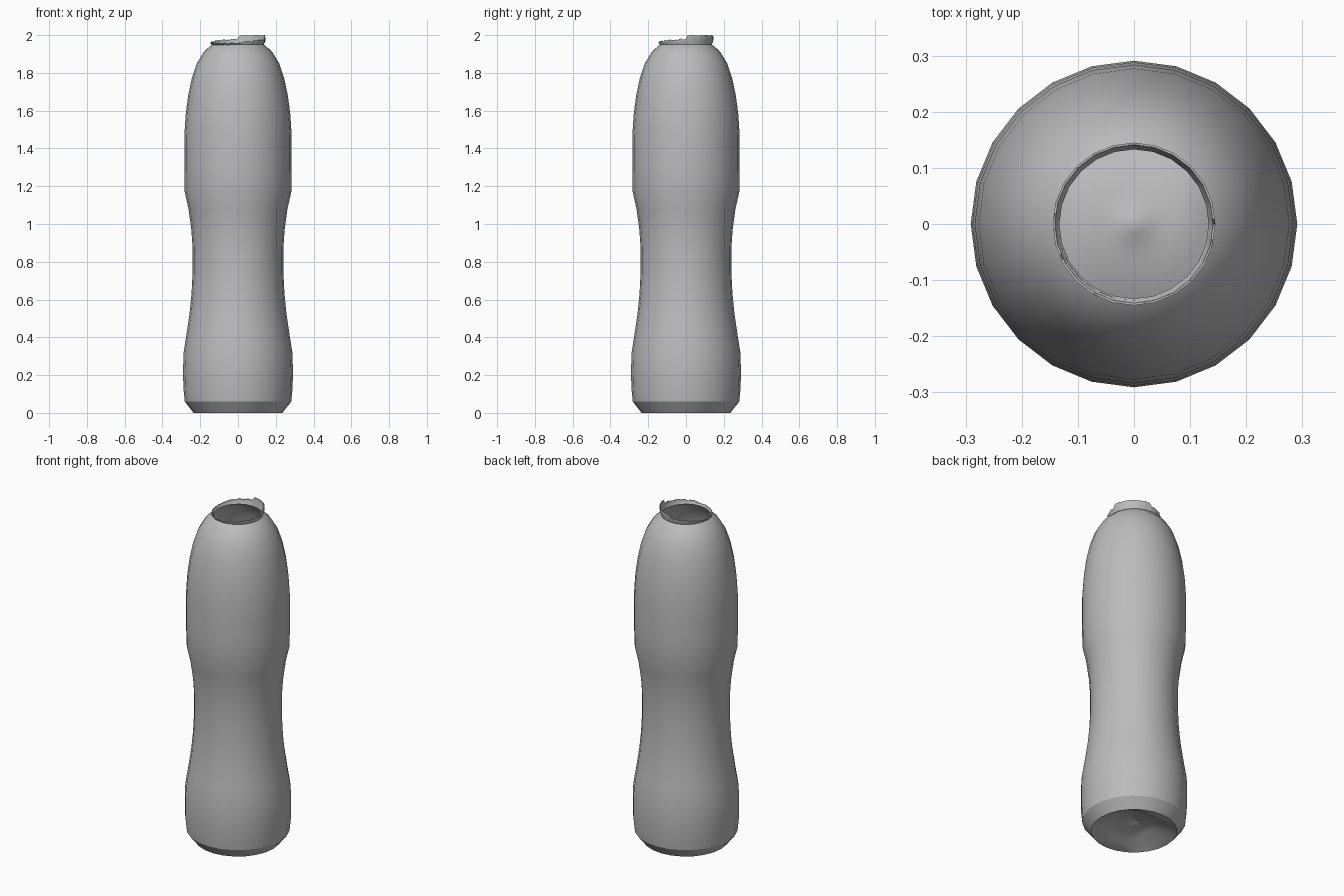
import bpy, bmesh, math, random
from math import cos, sin, pi

cube = bpy.data.objects.get("Cube")
if cube:
    bpy.data.objects.remove(cube, do_unlink=True)

SIDES = 24
random.seed(4)

grey = bpy.data.materials.new("plain_grey")
grey.use_nodes = True
colour = (0.5, 0.5, 0.5, 1)
grey.diffuse_color = colour
grey.node_tree.nodes["Principled BSDF"].inputs["Base Color"].default_value = colour


def ring(bm, r, z):
    return [bm.verts.new((r * cos(2 * pi * i / SIDES), r * sin(2 * pi * i / SIDES), z))
            for i in range(SIDES)]


def bridge(bm, a, b):
    n = len(a)
    for i in range(n):
        j = (i + 1) % n
        bm.faces.new((a[i], a[j], b[j], b[i]))


def finish(bm, name, angle):
    mesh = bpy.data.meshes.new(name)
    bm.to_mesh(mesh)
    bm.free()
    mesh.materials.append(grey)
    obj = bpy.data.objects.new(name, mesh)
    bpy.context.collection.objects.link(obj)
    bpy.ops.object.select_all(action="DESELECT")
    obj.select_set(True)
    bpy.context.view_layer.objects.active = obj
    bpy.ops.object.shade_smooth_by_angle(angle=math.radians(angle))
    return obj


# Bottle body: waisted profile, bevelled foot and rounded shoulder
profile = [(.235, 0), (.282, .06), (.289, .13), (.291, .22), (.288, .32), (.272, .42),
           (.256, .53), (.246, .63), (.24, .75), (.24, .87), (.247, .97), (.262, 1.08),
           (.282, 1.17), (.284, 1.3), (.284, 1.47), (.277, 1.58), (.264, 1.68),
           (.245, 1.77), (.218, 1.85), (.182, 1.91), (.15, 1.94), (.136, 1.95)]
bm = bmesh.new()
rings = [ring(bm, r, z) for r, z in profile]
for low, high in zip(rings, rings[1:]):
    bridge(bm, low, high)
finish(bm, "bottle_body", 28)


# Base: arched hollow running across the foot, with a small central nub
def base_height(x, y):
    arch = max(0, 1 - (y / .19) ** 2)
    ends = min(1, max(0, (.225 - abs(x)) / .13))
    nub = .012 * math.exp(-(x * x + y * y) / .0008)
    return .06 * arch * ends + nub


bm = bmesh.new()
radii = [.235, .21, .18, .15, .12, .095, .07, .05, .035, .015]
rings = [ring(bm, r, 0) for r in radii]
for outer, inner in zip(rings, rings[1:]):
    bridge(bm, inner, outer)
    for v in inner:
        v.co.z = base_height(v.co.x, v.co.y)
centre = bm.verts.new((0, 0, base_height(0, 0)))
for i in range(SIDES):
    bm.faces.new((rings[-1][(i + 1) % SIDES], rings[-1][i], centre))
finish(bm, "hollow_base", 35)

# Torn neck: flared lip whose ragged edge rises toward one side
STEPS = 96


def rim_point(i, r, z):
    k, t = divmod(i * SIDES / STEPS, 1)
    a, b = 2 * pi * k / SIDES, 2 * pi * (k + 1) / SIDES
    return (r * (cos(a) * (1 - t) + cos(b) * t), r * (sin(a) * (1 - t) + sin(b) * t), z)


def tear(i):
    lean = cos(2 * pi * i / STEPS - pi / 4)
    if lean > .72:
        return 2.0 - random.uniform(0, .003)
    return 1.971 + .014 * lean + random.uniform(-.004, .004)


edge = [tear(i) for i in range(STEPS)]
edge[STEPS // 8] = 2.0
bm = bmesh.new()
bands = []
for r, t in ((.136, 0), (.137, .15), (.144, .55), (.145, 1), (.141, 1), (.140, .55), (.133, 0)):
    bands.append([bm.verts.new(rim_point(i, r, 1.947 + (edge[i] - 1.947) * t))
                  for i in range(STEPS)])
for low, high in zip(bands, bands[1:]):
    bridge(bm, low, high)
finish(bm, "torn_neck", 40)
